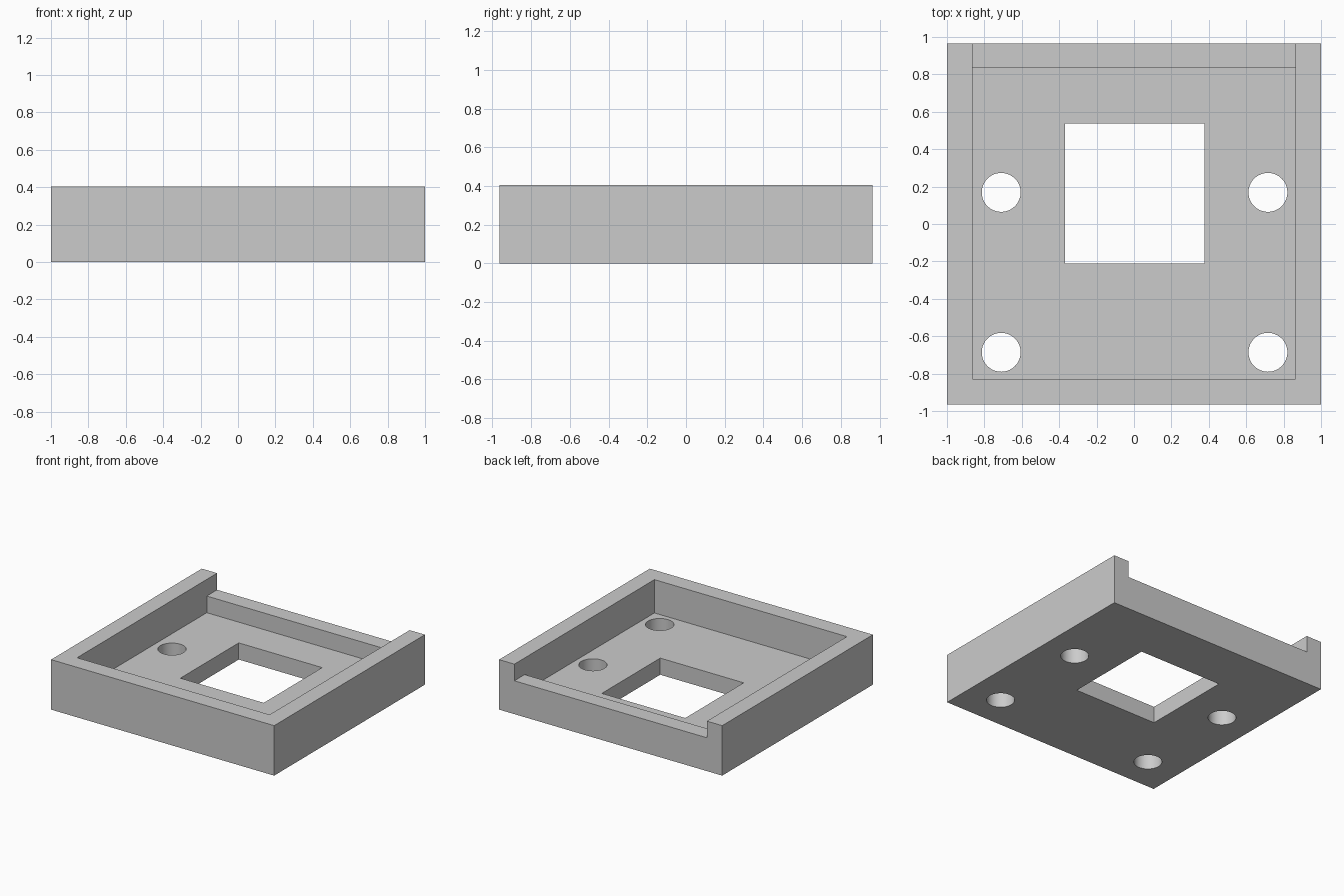
import bpy
import bmesh
from mathutils import Matrix, Vector

cube = bpy.data.objects.get("Cube")
if cube:
    bpy.data.objects.remove(cube, do_unlink=True)

grey = bpy.data.materials.new("plain_grey")
grey.use_nodes = True
COLOUR = (0.6, 0.6, 0.6, 1)
grey.diffuse_color = COLOUR
grey.node_tree.nodes["Principled BSDF"].inputs["Base Color"].default_value = COLOUR

W, D, H = 1.0, 0.965, 0.405      # half width, half depth, height
WALL = 0.137
FLOOR, SILL = 0.135, 0.27        # floor top and low back wall top


def add_box(bm, low, high):
    low, high = Vector(low), Vector(high)
    place = Matrix.Translation((low + high) / 2) @ Matrix.Diagonal((*(high - low), 1))
    bmesh.ops.create_cube(bm, size=1, matrix=place)


def make_object(name, bm):
    mesh = bpy.data.meshes.new(name)
    bm.to_mesh(mesh)
    bm.free()
    mesh.materials.append(grey)
    obj = bpy.data.objects.new(name, mesh)
    bpy.context.collection.objects.link(obj)
    return obj


def cut(target, name, build):
    bm = bmesh.new()
    build(bm)
    cutter = make_object(name, bm)
    mod = target.modifiers.new(name, "BOOLEAN")
    mod.operation, mod.solver, mod.object = "DIFFERENCE", "EXACT", cutter
    bpy.context.view_layer.objects.active = target
    bpy.ops.object.modifier_apply(modifier=mod.name)
    bpy.data.objects.remove(cutter, do_unlink=True)


# Solid block that becomes the tray
bm = bmesh.new()
add_box(bm, (-W, -D, 0), (W, D, H))
tray = make_object("tray", bm)

# Recess inside the walls, then the lowered back wall
cut(tray, "recess", lambda b: add_box(
    b, (WALL - W, WALL - D, FLOOR), (W - WALL, D - WALL + 0.005, 1)))
cut(tray, "back_notch", lambda b: add_box(
    b, (WALL - W, 0, SILL), (W - WALL, 2, 1)))

# Square opening through the floor
cut(tray, "square_opening", lambda b: add_box(
    b, (-0.37, -0.21, -1), (0.378, 0.538, 1)))


# Four round mounting holes
def round_holes(b):
    for x in (-0.71, 0.716):
        for y in (-0.686, 0.169):
            bmesh.ops.create_cone(
                b, cap_ends=True, segments=64, radius1=0.104, radius2=0.104,
                depth=0.6, matrix=Matrix.Translation((x, y, 0)))


cut(tray, "mounting_holes", round_holes)

# Round hole walls shade smoothly, all other edges stay sharp
bpy.ops.object.select_all(action="DESELECT")
tray.select_set(True)
bpy.context.view_layer.objects.active = tray
bpy.ops.object.shade_smooth_by_angle(angle=0.5)
